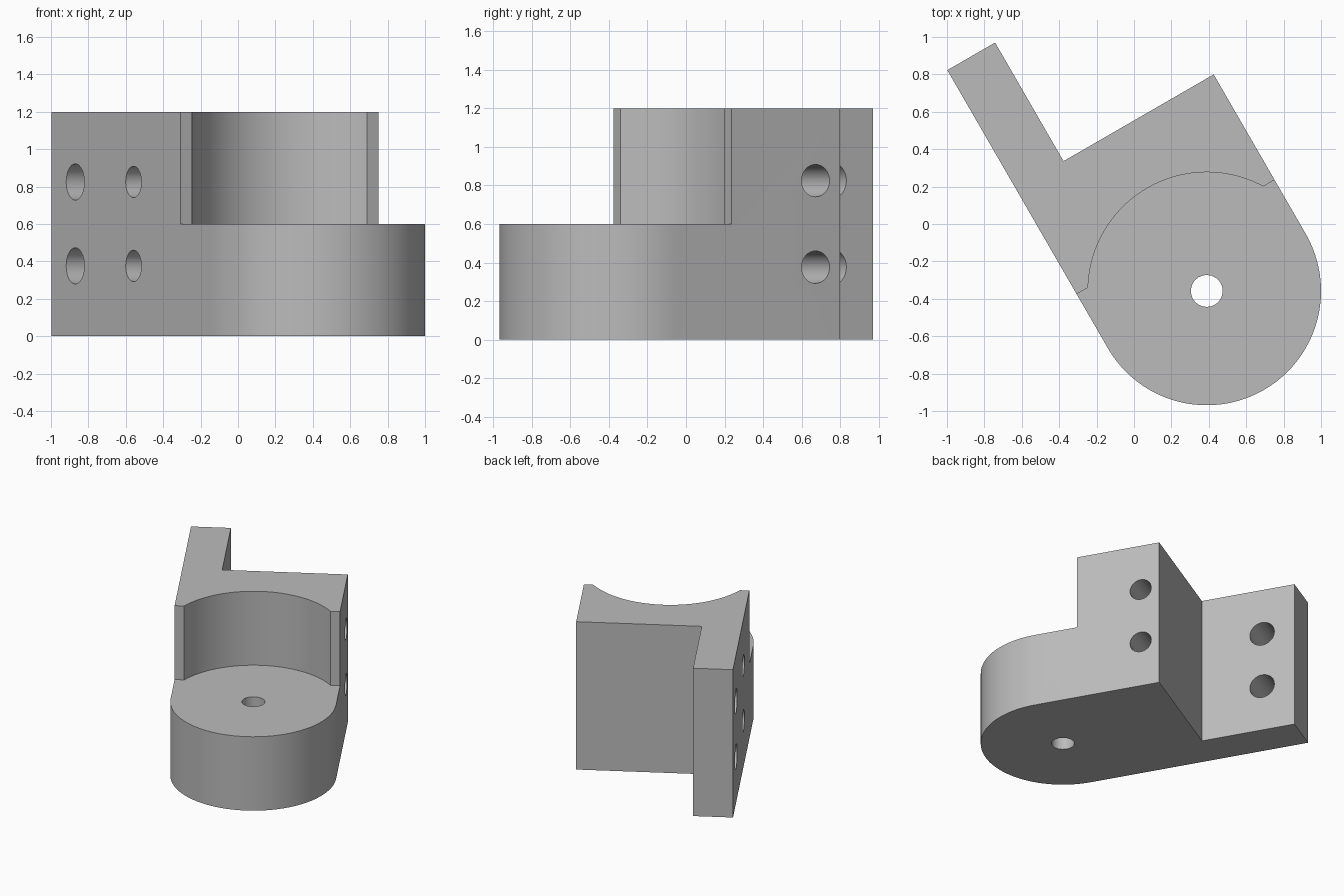
import bpy, bmesh
from math import cos, sin, pi, atan2, sqrt, radians
from mathutils import Matrix

cube = bpy.data.objects.get("Cube")
if cube:
    bpy.data.objects.remove(cube, do_unlink=True)

# Main dimensions, in a plan frame turned about the pivot centre
R, POCKET_R, LIP = 0.611, 0.635, 0.333
BLOCK_END, FLANGE_END, FLANGE_IN = 0.984, 1.716, -0.316
HEIGHT, STEP = 1.2, 0.6
FRAME = Matrix.Translation((0.389, -0.358, 0)) @ Matrix.Rotation(radians(30), 4, 'Z')

grey = bpy.data.materials.new("plain grey")
grey.use_nodes = True
grey.diffuse_color = (0.5, 0.5, 0.5, 1)
grey.node_tree.nodes["Principled BSDF"].inputs["Base Color"].default_value = (0.5, 0.5, 0.5, 1)


def arc(radius, start, end, steps):
    angles = [start + (end - start) * i / steps for i in range(steps + 1)]
    return [(radius * cos(a), radius * sin(a)) for a in angles]


def prism(name, outline, low, high, turn=Matrix()):
    """Extrude a closed outline and place it in the turned frame."""
    bm = bmesh.new()
    face = bm.faces.new([bm.verts.new((x, y, low)) for x, y in outline])
    top = bmesh.ops.extrude_face_region(bm, geom=[face])
    verts = [g for g in top["geom"] if isinstance(g, bmesh.types.BMVert)]
    bmesh.ops.translate(bm, verts=verts, vec=(0, 0, high - low))
    bmesh.ops.recalc_face_normals(bm, faces=bm.faces)
    bm.transform(FRAME @ turn)
    mesh = bpy.data.meshes.new(name)
    bm.to_mesh(mesh)
    bm.free()
    mesh.materials.append(grey)
    obj = bpy.data.objects.new(name, mesh)
    bpy.context.collection.objects.link(obj)
    return obj


# Bracket body: rounded nose, square block and side flange
plan = arc(R, -pi, 0, 48) + [(R, BLOCK_END), (FLANGE_IN, BLOCK_END),
                             (FLANGE_IN, FLANGE_END), (-R, FLANGE_END)]
body = prism("bracket_body", plan, 0, HEIGHT)

# Step over the nose with a round pocket behind it
a = atan2(LIP, sqrt(POCKET_R ** 2 - LIP ** 2))
step = [(-1, LIP), (-1, -1), (1, -1), (1, LIP)] + arc(POCKET_R, a, pi - a, 40)
cutters = [prism("step_cutter", step, STEP, HEIGHT + 0.2)]

# Vertical pivot hole
circle = arc(0.085, 0, 2 * pi, 32)[:-1]
cutters.append(prism("pivot_cutter", circle, -0.2, HEIGHT))

# Cross holes through the block and the flange
for along, radius in ((0.837, 0.084), (1.46, 0.097)):
    ring = arc(radius, 0, 2 * pi, 32)[:-1]
    for z in (0.376, 0.825):
        turn = Matrix.Translation((0, along, z)) @ Matrix.Rotation(pi / 2, 4, 'Y')
        cutters.append(prism("bolt_cutter", ring, -1, 1, turn))

for cutter in cutters:
    cutter.hide_render = True
    mod = body.modifiers.new("cut", 'BOOLEAN')
    mod.operation, mod.solver, mod.object = 'DIFFERENCE', 'EXACT', cutter

# Bake the cuts and drop the cutters
bpy.context.view_layer.update()
graph = bpy.context.evaluated_depsgraph_get()
result = bpy.data.meshes.new_from_object(body.evaluated_get(graph))
body.modifiers.clear()
body.data = result
for cutter in cutters:
    bpy.data.objects.remove(cutter, do_unlink=True)

# Smooth round walls, sharp corners
bpy.ops.object.select_all(action='DESELECT')
body.select_set(True)
bpy.context.view_layer.objects.active = body
bpy.ops.object.shade_smooth_by_angle(angle=radians(25))
